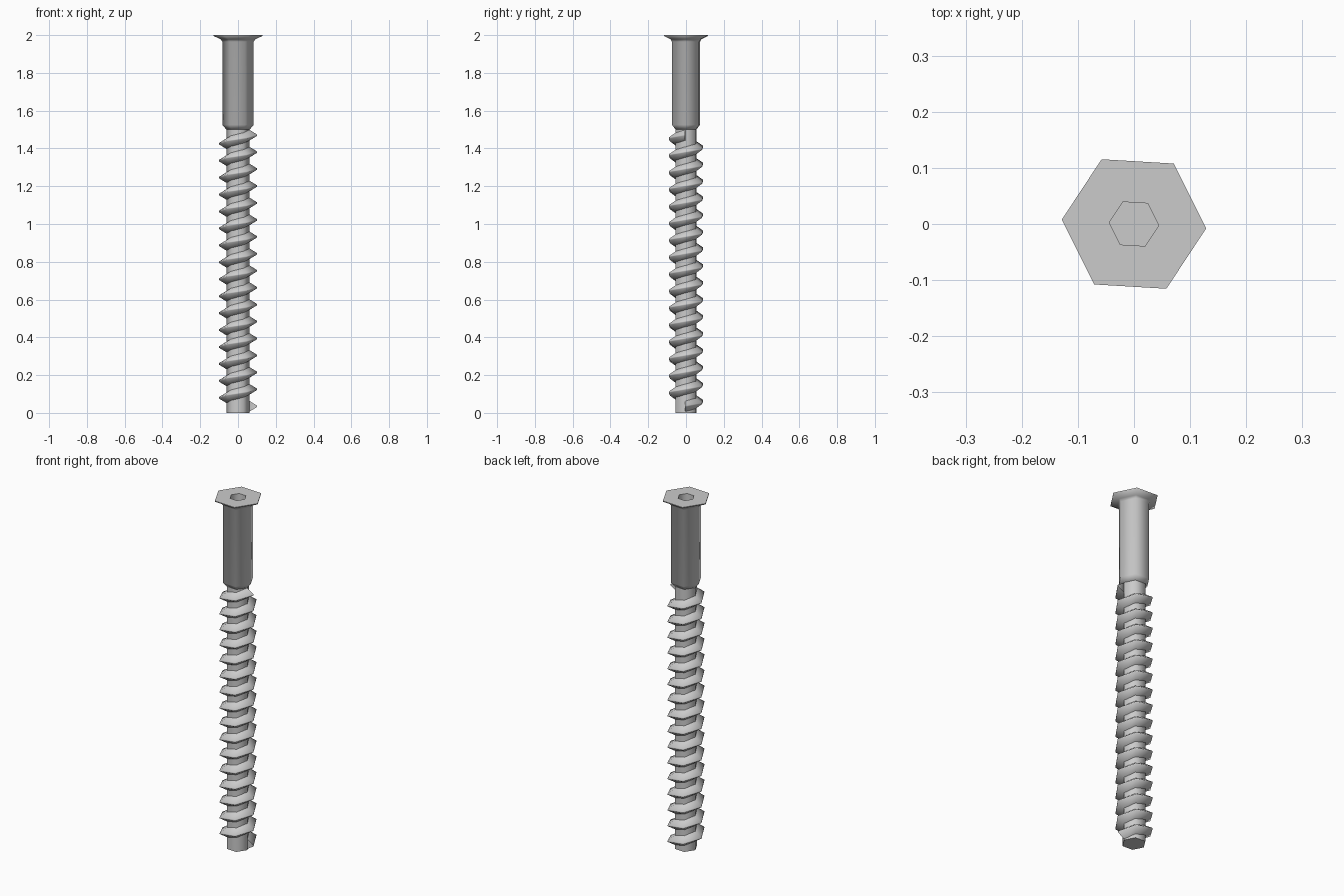
import bpy, bmesh, math

if "Cube" in bpy.data.objects:
    bpy.data.objects.remove(bpy.data.objects["Cube"])

SIDES = 6
ROT = math.radians(-3.4)      # slight twist of the hexagonal section


def ring_point(r, z, i):
    a = ROT + i * 2 * math.pi / SIDES
    return (r * math.cos(a), r * math.sin(a), z)


def finish(name, bm, angle):
    bmesh.ops.recalc_face_normals(bm, faces=bm.faces)
    mesh = bpy.data.meshes.new(name)
    bm.to_mesh(mesh)
    bm.free()
    ob = bpy.data.objects.new(name, mesh)
    bpy.context.collection.objects.link(ob)
    bpy.ops.object.select_all(action='DESELECT')
    ob.select_set(True)
    bpy.context.view_layer.objects.active = ob
    bpy.ops.object.shade_smooth_by_angle(angle=math.radians(angle))
    return ob


def lathe(name, profile, angle=65):
    """Hexagonal solid from (radius, z) points, capped at both ends."""
    bm = bmesh.new()
    rings = [[bm.verts.new(ring_point(r, z, i)) for i in range(SIDES)]
             for r, z in profile]
    for a, b in zip(rings, rings[1:]):
        for i in range(SIDES):
            j = (i + 1) % SIDES
            bm.faces.new((a[i], a[j], b[j], b[i]))
    bm.faces.new(rings[0])
    bm.faces.new(rings[-1])
    return finish(name, bm, angle)


def helix(name, turns, pitch, z0, profile):
    """Sweep an open (radius, dz) section up a hexagonal helix."""
    bm = bmesh.new()
    rows = [[bm.verts.new(ring_point(r, z0 + dz + pitch * k / SIDES, k))
             for r, dz in profile] for k in range(turns * SIDES + 1)]
    n = len(profile)
    for a, b in zip(rows, rows[1:]):
        for i in range(n):
            j = (i + 1) % n
            bm.faces.new((a[i], a[j], b[j], b[i]))
    bm.faces.new(rows[0])
    bm.faces.new(rows[-1])
    return finish(name, bm, 65)


# threaded core
lathe("core", [(0.062, 0.0), (0.062, 1.505)])

# shank, countersunk head and hex socket
lathe("shank_and_head", [(0.062, 1.50), (0.083, 1.525), (0.083, 1.965),
                         (0.092, 1.978), (0.129, 1.995), (0.129, 2.0),
                         (0.044, 2.0), (0.044, 1.95)])

# screw thread
helix("thread", 16, 0.0897, 0.035,
      [(0.058, -0.030), (0.102, -0.003), (0.102, 0.003), (0.058, 0.030)])
